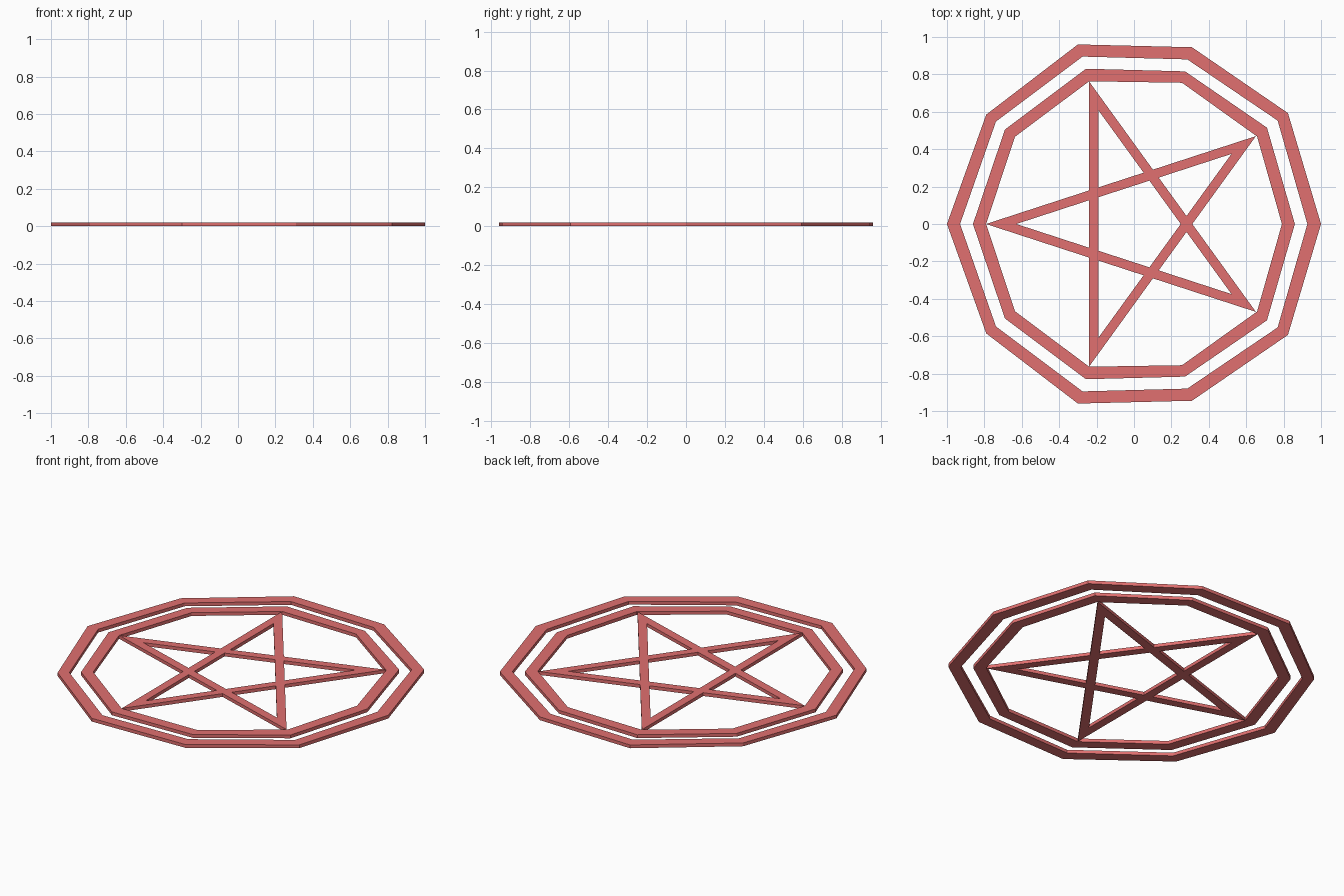
import bpy, bmesh
from mathutils import Vector
from mathutils.geometry import intersect_line_line_2d as _seg

if "Cube" in bpy.data.objects:
    bpy.data.objects.remove(bpy.data.objects["Cube"])

THICK = 0.02
BAR = 0.05

red = bpy.data.materials.new("red")
red.diffuse_color = (0.75, 0.16, 0.16, 1)
red.use_nodes = True
red.node_tree.nodes["Principled BSDF"].inputs["Base Color"].default_value = red.diffuse_color


def plate(name, outlines):
    """Flat plate from a closed outline plus hole outlines."""
    cu = bpy.data.curves.new(name + "_outline", 'CURVE')
    cu.dimensions = '2D'
    cu.fill_mode = 'BOTH'
    cu.extrude = THICK / 2
    for pts in outlines:
        sp = cu.splines.new('POLY')
        sp.points.add(len(pts) - 1)
        for p, co in zip(sp.points, pts):
            p.co = (co[0], co[1], 0, 1)
        sp.use_cyclic_u = True
    tmp = bpy.data.objects.new(name + "_tmp", cu)
    bpy.context.collection.objects.link(tmp)
    deps = bpy.context.evaluated_depsgraph_get()
    me = bpy.data.meshes.new_from_object(tmp.evaluated_get(deps))
    bpy.data.objects.remove(tmp)
    # weld caps to walls and rest on the ground
    bm = bmesh.new()
    bm.from_mesh(me)
    bmesh.ops.remove_doubles(bm, verts=bm.verts, dist=1e-5)
    bmesh.ops.translate(bm, verts=bm.verts, vec=(0, 0, THICK / 2))
    bmesh.ops.recalc_face_normals(bm, faces=bm.faces)
    for f in bm.faces:
        f.smooth = False
    bm.to_mesh(me)
    bm.free()
    me.name = name
    me.materials.clear()
    me.materials.append(red)
    ob = bpy.data.objects.new(name, me)
    bpy.context.collection.objects.link(ob)
    return ob


def mirrored(half):
    """Close a left-to-right upper profile by mirroring it across y = 0."""
    return half + [(x, -y) for x, y in half[-2:0:-1]]


def cross(l1, l2):
    """Intersection of two infinite lines given as (point, direction)."""
    (p, d), (q, e) = l1, l2
    t = (q - p).cross(e) / d.cross(e)
    return p + d * t


# Ten-sided outer and inner rings
plate("outer_ring", [
    mirrored([(-1, 0), (-.79, .585), (-.30, .96), (.31, .945), (.823, .593), (1, 0)]),
    mirrored([(-.93, 0), (-.738, .548), (-.275, .895), (.285, .88), (.768, .553), (.927, 0)])])
plate("inner_ring", [
    mirrored([(-.861, 0), (-.69, .505), (-.257, .83), (.273, .816), (.711, .515), (.86, 0)]),
    mirrored([(-.791, 0), (-.636, .467), (-.24, .763), (.257, .755), (.658, .468), (.791, 0)])])

# Five-pointed star of interlocking straight bars
tips = [Vector(t) for t in mirrored([(-.791, 0), (-.24, .762), (.652, .47)])[:3]]
tips += [Vector((.652, -.47)), Vector((-.24, -.762))]
out, inn = [], []
for i in range(5):
    a, b = tips[i], tips[(i + 2) % 5]
    d = (b - a).normalized()
    n = Vector((-d.y, d.x))
    if n.dot(a) > 0:
        n = -n
    out.append((a, d))
    inn.append((a + n * BAR, d))

outline, holes = [], []
for i in range(5):
    j, k = (i + 4) % 5, (i + 3) % 5
    outline += [tips[i], cross(out[i], out[j])]
    holes.append([cross(inn[i], inn[k]), cross(inn[i], out[j]), cross(inn[k], out[j])])
centre = [cross(inn[i], inn[(i + 4) % 5]) for i in range(5)]
plate("star", [outline, centre] + holes)
